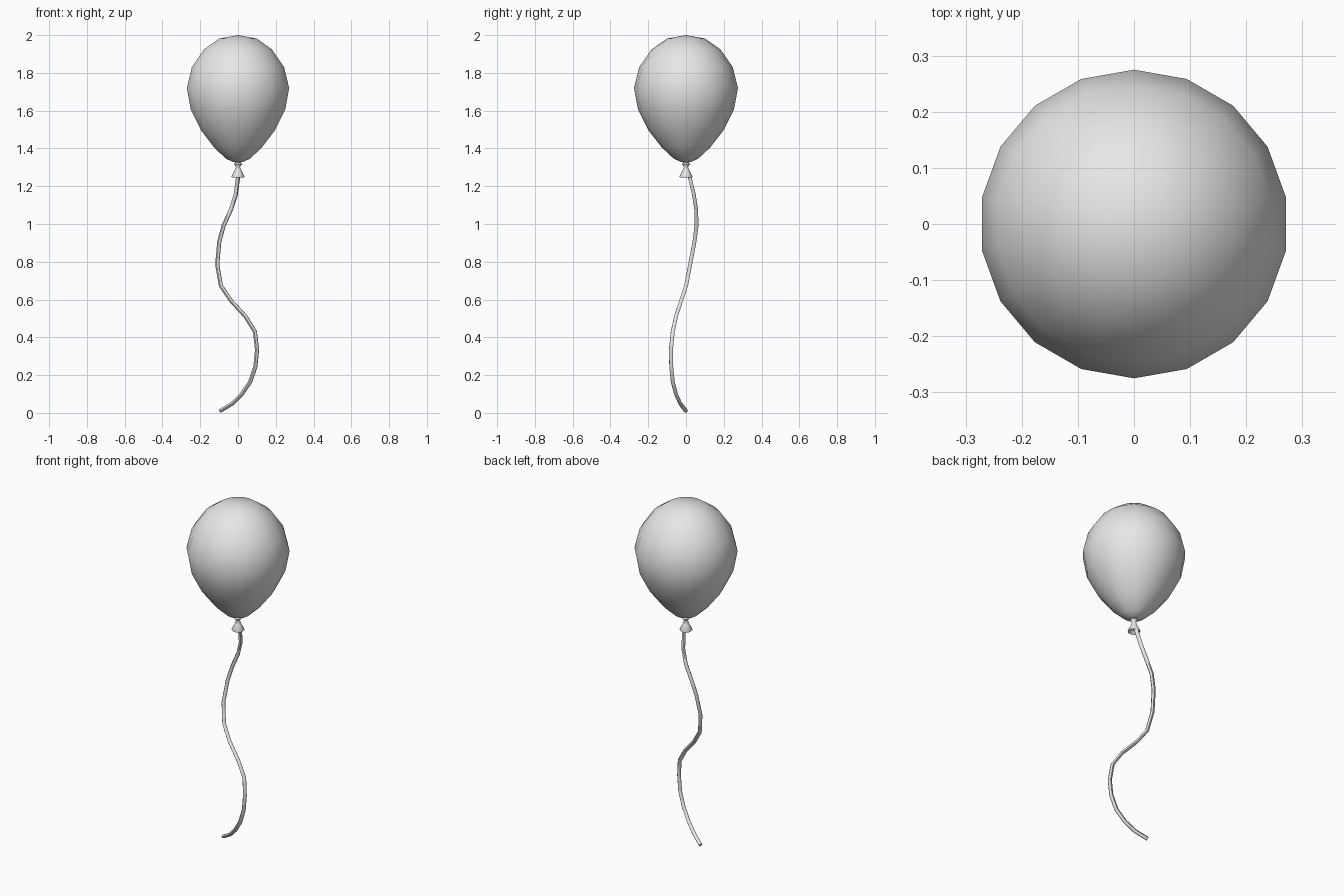
import bpy, bmesh
from math import pi, cos, sin

cube = bpy.data.objects.get("Cube")
if cube:
    bpy.data.objects.remove(cube, do_unlink=True)

# One grey for every part
grey = bpy.data.materials.new("light_grey")
grey.use_nodes = True
grey.diffuse_color = (0.8, 0.8, 0.8, 1)
grey.node_tree.nodes["Principled BSDF"].inputs["Base Color"].default_value = (0.8, 0.8, 0.8, 1)


def lathe(name, profile, sides):
    """Revolve (radius, height) points about z, closing points at zero radius."""
    bm = bmesh.new()
    rings = []
    for r, z in profile:
        if r == 0:
            rings.append([bm.verts.new((0, 0, z))] * sides)
        else:
            angles = [pi / 2 + 2 * pi * i / sides for i in range(sides)]
            rings.append([bm.verts.new((r * cos(a), r * sin(a), z)) for a in angles])
    for low, high in zip(rings, rings[1:]):
        for i in range(sides):
            j = (i + 1) % sides
            corners = dict.fromkeys([low[i], low[j], high[j], high[i]])
            bm.faces.new(list(corners))
    bmesh.ops.recalc_face_normals(bm, faces=bm.faces)
    for face in bm.faces:
        face.smooth = True
    mesh = bpy.data.meshes.new(name)
    bm.to_mesh(mesh)
    bm.free()
    mesh.materials.append(grey)
    obj = bpy.data.objects.new(name, mesh)
    bpy.context.collection.objects.link(obj)
    return obj


# Balloon body
lathe("balloon", [(0, 1.325), (0.025, 1.328), (0.064, 1.345), (0.128, 1.405),
                  (0.198, 1.495), (0.254, 1.605), (0.275, 1.72), (0.248, 1.83),
                  (0.182, 1.925), (0.1, 1.982), (0, 2.0)], 18)

# Tied knot with a hollow flared lip
knot = lathe("knot", [(0, 1.335), (0.014, 1.33), (0.021, 1.317), (0.011, 1.303),
                      (0.017, 1.285), (0.034, 1.253), (0.033, 1.247),
                      (0.02, 1.258), (0, 1.275)], 12)
bpy.context.view_layer.objects.active = knot
knot.select_set(True)
bpy.ops.object.shade_smooth_by_angle(angle=pi / 3)
knot.select_set(False)

# Wavy string
path = [(0, 0.01, 1.27), (0, 0.02, 1.245), (-0.012, 0.042, 1.155),
        (-0.037, 0.054, 1.077), (-0.076, 0.056, 0.992), (-0.099, 0.045, 0.907),
        (-0.11, 0.022, 0.785), (-0.09, 0, 0.672), (-0.037, -0.026, 0.594),
        (0.04, -0.053, 0.51), (0.09, -0.07, 0.43), (0.101, -0.08, 0.334),
        (0.092, -0.078, 0.244), (0.064, -0.07, 0.164), (0.021, -0.053, 0.1),
        (-0.032, -0.03, 0.048), (-0.095, 0, 0.01)]
curve = bpy.data.curves.new("string", "CURVE")
curve.dimensions = "3D"
curve.bevel_depth = 0.011
curve.bevel_resolution = 1
curve.use_fill_caps = True
spline = curve.splines.new("POLY")
spline.points.add(len(path) - 1)
for point, co in zip(spline.points, path):
    point.co = (*co, 1)
spline.use_smooth = True
curve.materials.append(grey)
string = bpy.data.objects.new("string", curve)
bpy.context.collection.objects.link(string)
string.select_set(True)
bpy.context.view_layer.objects.active = string
bpy.ops.object.convert(target="MESH")
bpy.ops.object.shade_smooth_by_angle(angle=pi / 3)
